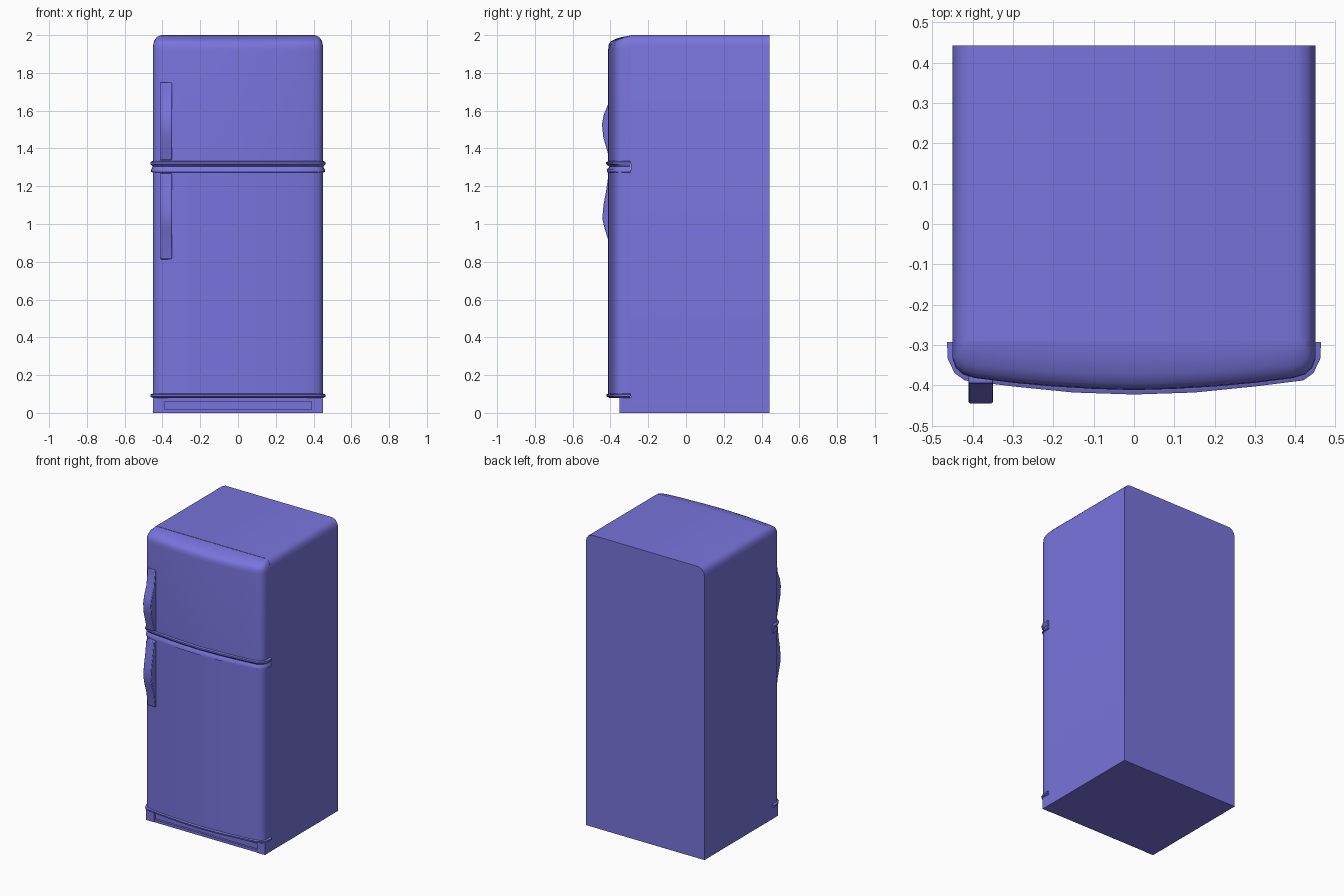
import bpy, bmesh, math

if "Cube" in bpy.data.objects:
    bpy.data.objects.remove(bpy.data.objects["Cube"])

paint = bpy.data.materials.new("periwinkle_enamel")
paint.diffuse_color = (0.19, 0.175, 0.72, 1)
paint.use_nodes = True
paint.node_tree.nodes["Principled BSDF"].inputs["Base Color"].default_value = paint.diffuse_color


def finish(name, bm, angle=40):
    bmesh.ops.recalc_face_normals(bm, faces=bm.faces)
    me = bpy.data.meshes.new(name)
    bm.to_mesh(me)
    bm.free()
    ob = bpy.data.objects.new(name, me)
    bpy.context.collection.objects.link(ob)
    me.materials.append(paint)
    bpy.ops.object.select_all(action='DESELECT')
    bpy.context.view_layer.objects.active = ob
    ob.select_set(True)
    bpy.ops.object.shade_smooth_by_angle(angle=math.radians(angle))
    return ob


def loft(name, rings, angle=40):
    """Skin a stack of equal-length closed rings and cap both ends."""
    bm = bmesh.new()
    vs = [[bm.verts.new(p) for p in r] for r in rings]
    n = len(vs[0])
    for a, b in zip(vs, vs[1:]):
        for i in range(n):
            j = (i + 1) % n
            bm.faces.new((a[i], a[j], b[j], b[i]))
    bm.faces.new(vs[0][::-1])
    bm.faces.new(vs[-1])
    return finish(name, bm, angle)


def mirrored(half):
    return half + [(-x, y) for x, y in reversed(half) if x != 0]


HINGE = -0.29  # plane where doors meet the cabinet


def bowed(name, plan, levels, angle=40):
    """Bowed plan lofted upwards; levels are (z, width factor, depth factor)."""
    loft(name, [[(x * w, HINGE + (y - HINGE) * d, z) for x, y in plan]
                for z, w, d in levels], angle)


def box(name, x0, x1, y0, y1, z0, z1):
    loft(name, [[(x0, y0, z), (x1, y0, z), (x1, y1, z), (x0, y1, z)]
                for z in (z0, z1)])


# Cabinet: front outline with softened top corners, extruded to the back
outline = mirrored([(-0.45, 0), (-0.45, 1.94), (-0.444, 1.97),
                    (-0.43, 1.99), (-0.405, 2.0)])
loft("cabinet", [[(x, y, z) for x, z in outline] for y in (HINGE, 0.443)])

# Doors with bowed fronts
door_plan = mirrored([(-0.45, -0.29), (-0.45, -0.335), (-0.442, -0.357),
                      (-0.425, -0.373), (-0.395, -0.382), (-0.3, -0.394),
                      (-0.2, -0.403), (-0.1, -0.409), (0, -0.412)])
bowed("lower_door", door_plan, [(0.09, 1, 1), (1.285, 1, 1)])
bowed("upper_door", door_plan,
      [(1.32, 1, 1), (1.925, 1, 1), (1.95, 0.996, 0.98), (1.967, 0.985, 0.88),
       (1.98, 0.97, 0.68), (1.99, 0.95, 0.4), (1.998, 0.92, 0.02)], 50)

# Trim bands wider than the doors
trim_plan = mirrored([(-0.464, -0.293), (-0.462, -0.335), (-0.445, -0.37),
                      (-0.42, -0.388), (-0.3, -0.403), (-0.15, -0.418),
                      (0, -0.423)])
bowed("middle_trim", trim_plan,
      [(1.272, 0.97, 0.9), (1.276, 0.99, 0.97), (1.288, 0.99, 0.97),
       (1.304, 0.975, 0.87), (1.318, 1, 1), (1.328, 1, 1), (1.334, 0.97, 0.9)])
bowed("bottom_trim", trim_plan,
      [(0.078, 0.97, 0.85), (0.086, 1, 0.98), (0.097, 1, 1), (0.103, 0.97, 0.9)])

# Kick plate: recessed panel inside a shallow frame
box("kick_panel", -0.4, 0.4, -0.335, -0.28, 0.0, 0.082)
box("kick_bottom_rail", -0.4, 0.4, -0.35, -0.28, 0.0, 0.018)
box("kick_top_rail", -0.4, 0.4, -0.35, -0.28, 0.06, 0.082)
for side, x in (("left", -0.42), ("right", 0.42)):
    box("kick_end_" + side, x - 0.03, x + 0.03, -0.352, -0.28, 0.0, 0.082)


# Handles: side profile (y, z) extruded in x, edges slightly bevelled
def handle(name, profile):
    ob = loft(name, [[(x, y, z) for y, z in profile]
                     for x in (-0.41, -0.35)])
    mod = ob.modifiers.new("soft_edges", 'BEVEL')
    mod.width = 0.004
    mod.segments = 2


handle("upper_handle", [(-0.365, 1.338), (-0.405, 1.338), (-0.418, 1.39),
                        (-0.438, 1.46), (-0.445, 1.53), (-0.435, 1.58),
                        (-0.41, 1.64), (-0.395, 1.75), (-0.365, 1.75)])
handle("lower_handle", [(-0.365, 1.268), (-0.41, 1.268), (-0.422, 1.18),
                        (-0.437, 1.1), (-0.443, 1.03), (-0.432, 0.98),
                        (-0.41, 0.91), (-0.395, 0.815), (-0.365, 0.81)])
